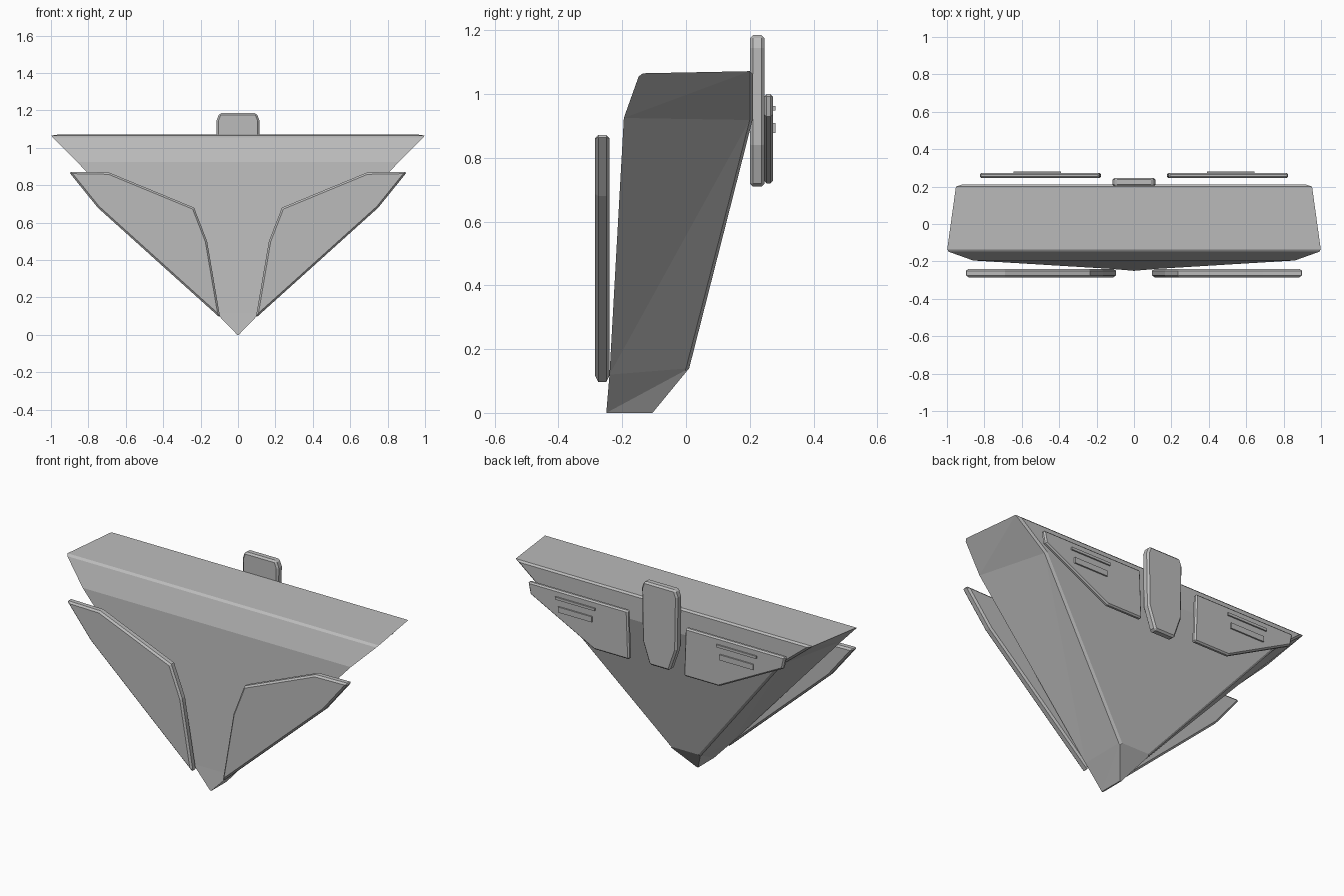
import bpy
import bmesh

cube = bpy.data.objects.get("Cube")
if cube:
    bpy.data.objects.remove(cube, do_unlink=True)

grey = bpy.data.materials.new("plain grey")
grey.use_nodes = True
colour = (0.5, 0.5, 0.5, 1)
grey.diffuse_color = colour
grey.node_tree.nodes["Principled BSDF"].inputs["Base Color"].default_value = colour


def add_object(name, bm):
    bmesh.ops.recalc_face_normals(bm, faces=bm.faces)
    mesh = bpy.data.meshes.new(name)
    bm.to_mesh(mesh)
    bm.free()
    mesh.materials.append(grey)
    obj = bpy.data.objects.new(name, mesh)
    bpy.context.collection.objects.link(obj)
    return obj


def plate(name, outline, y_front, y_back, bevel=0.01, mirror=True):
    """Extrude an x-z outline along y, chamfer it and optionally mirror it."""
    bm = bmesh.new()
    face = bm.faces.new([bm.verts.new((x, y_front, z)) for x, z in outline])
    grown = bmesh.ops.extrude_face_region(bm, geom=[face])["geom"]
    moved = [v for v in grown if isinstance(v, bmesh.types.BMVert)]
    bmesh.ops.translate(bm, verts=moved, vec=(0, y_back - y_front, 0))
    obj = add_object(name, bm)
    if bevel:
        mod = obj.modifiers.new("chamfer", "BEVEL")
        mod.width, mod.segments, mod.limit_method = bevel, 1, "ANGLE"
        mod.angle_limit = 0.9
    if mirror:
        obj.modifiers.new("mirror", "MIRROR").use_mirror_merge = False
    return obj


# Wedge body: front and back edge lines running from the tip to the top
front_line = [(0.004, -0.25, 0), (0.12, -0.24, 0.12), (0.86, -0.195, 0.925), (1, -0.145, 1.065)]
back_line = [(0.004, -0.105, 0), (0.1, 0.01, 0.14), (0.76, 0.21, 0.92), (0.95, 0.21, 1.072)]
bm = bmesh.new()


def line_verts(points, side):
    return [bm.verts.new((side * x, y, z)) for x, y, z in points]


fr, fl = (line_verts(front_line, s) for s in (-1, 1))
br, bl = (line_verts(back_line, s) for s in (-1, 1))
for i in range(3):
    bm.faces.new((fr[i], fl[i], fl[i + 1], fr[i + 1]))
    bm.faces.new((bl[i], br[i], br[i + 1], bl[i + 1]))
    for f, b in ((fr, br), (fl, bl)):
        bm.faces.new((f[i], b[i], b[i + 1]))
        bm.faces.new((f[i], b[i + 1], f[i + 1]))
bm.faces.new((fr[3], fl[3], bl[3], br[3]))
bm.faces.new((fr[0], br[0], bl[0], fl[0]))
bmesh.ops.recalc_face_normals(bm, faces=bm.faces)
# Chamfer the top rims and the rear corners
pairs = [(fr[3], fl[3]), (br[3], bl[3])]
pairs += [(b[i], b[i + 1]) for b in (br, bl) for i in (1, 2)]
bmesh.ops.bevel(bm, geom=[bm.edges.get(p) for p in pairs], offset=0.01,
                segments=1, affect="EDGES", clamp_overlap=True)
add_object("wedge_body", bm)

# Front armour plates
plate("front_plates", [(0.095, 0.09), (0.75, 0.68), (0.905, 0.872), (0.69, 0.868),
                       (0.235, 0.68), (0.165, 0.5)], -0.285, -0.24)

# Rear plates, each with two raised slats
plate("rear_plates", [(0.175, 0.72), (0.4, 0.72), (0.81, 0.93), (0.825, 1.0),
                      (0.185, 1.0)], 0.245, 0.273, 0.008)


def slat(name, x0, x1, z0, z1):
    plate(name, [(x0, z0), (x1, z0), (x1, z1), (x0, z1)], 0.268, 0.281, 0)


slat("upper_slats", 0.39, 0.645, 0.948, 0.963)
slat("lower_slats", 0.41, 0.625, 0.878, 0.91)

# Central rear fin
half = [(0.065, 0.71), (0.11, 0.84), (0.115, 1.145), (0.1, 1.185)]
plate("rear_fin", half + [(-x, z) for x, z in reversed(half)], 0.2, 0.247, 0.01, False)
